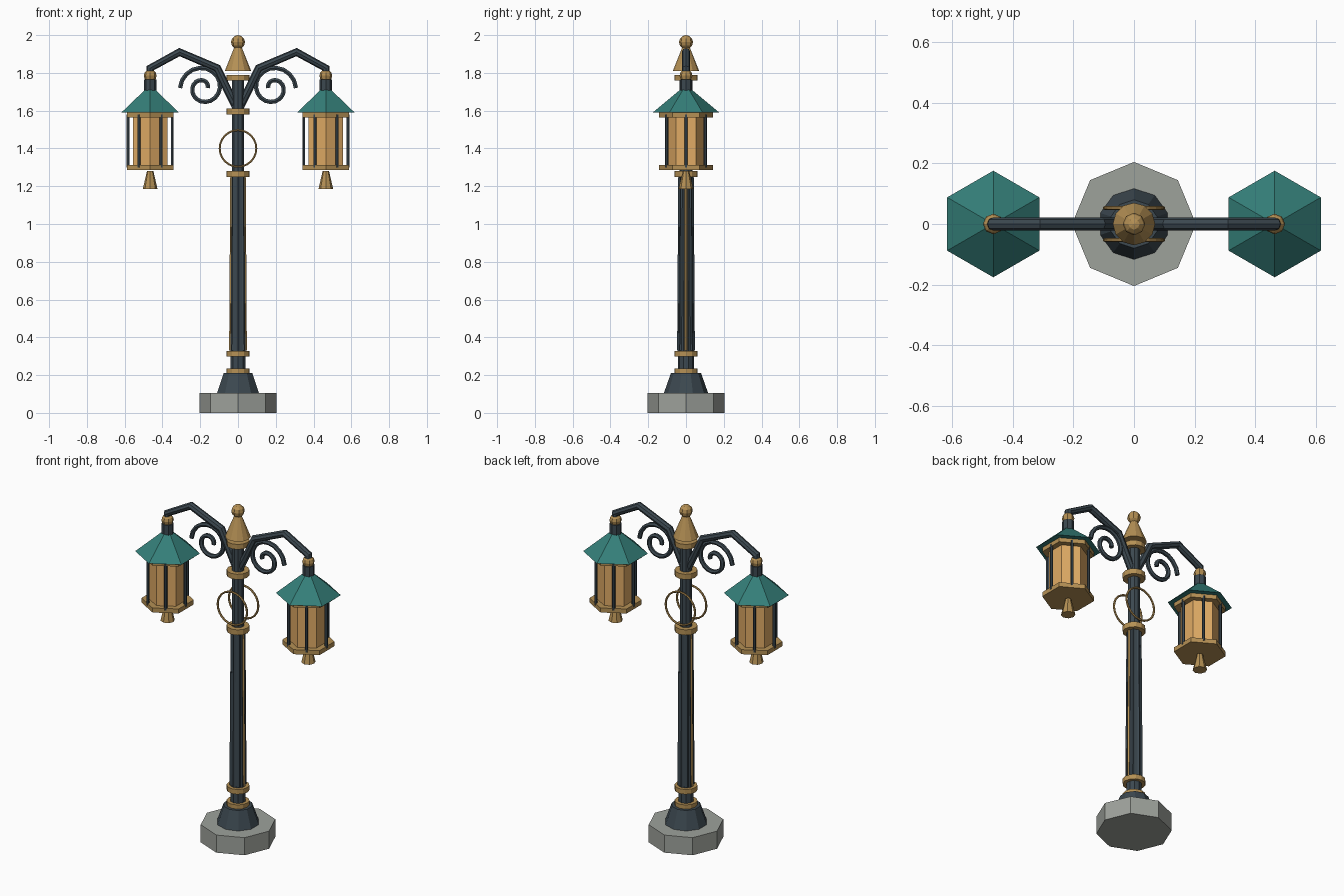
import bpy, bmesh
from math import sin, cos, pi, radians

if "Cube" in bpy.data.objects:
    bpy.data.objects.remove(bpy.data.objects["Cube"])


def material(name, rgb):
    m = bpy.data.materials.new(name)
    m.diffuse_color = (*rgb, 1)
    m.use_nodes = True
    m.node_tree.nodes["Principled BSDF"].inputs["Base Color"].default_value = m.diffuse_color
    return m


IRON = material("dark_iron", (0.045, 0.065, 0.08))
BRASS = material("brass", (0.46, 0.28, 0.09))
ROOF = material("green_copper", (0.035, 0.21, 0.19))
GLASS = material("amber_glass", (0.75, 0.41, 0.13))
STONE = material("stone", (0.34, 0.36, 0.33))


def finish(name, bm, mat):
    bmesh.ops.recalc_face_normals(bm, faces=bm.faces)
    me = bpy.data.meshes.new(name)
    bm.to_mesh(me)
    bm.free()
    me.materials.append(mat)
    ob = bpy.data.objects.new(name, me)
    bpy.context.collection.objects.link(ob)
    return ob


def lathe(name, profile, n, mat, x=0, y=0):
    """Closed n-sided solid from (radius, z) pairs, first corner on +y."""
    bm = bmesh.new()
    rings = [[bm.verts.new((x + r * sin(2 * pi * i / n), y + r * cos(2 * pi * i / n), z))
              for i in range(n)] for r, z in profile]
    for a, b in zip(rings, rings[1:]):
        for i in range(n):
            j = (i + 1) % n
            bm.faces.new((a[i], a[j], b[j], b[i]))
    bm.faces.new(rings[0])
    bm.faces.new(rings[-1])
    return finish(name, bm, mat)


def ball(name, r, x, z, mat):
    prof = [(r * max(sin(pi * k / 6), 0.02), z - r * cos(pi * k / 6)) for k in range(7)]
    return lathe(name, prof, 8, mat, x)


def tube(name, pts, r, mat, closed=False, res=2):
    cu = bpy.data.curves.new(name, 'CURVE')
    cu.dimensions = '3D'
    cu.bevel_depth, cu.bevel_resolution, cu.use_fill_caps = r, res, True
    sp = cu.splines.new('POLY')
    sp.points.add(len(pts) - 1)
    for p, co in zip(sp.points, pts):
        p.co = (*co, 1)
    sp.use_cyclic_u, sp.use_smooth = closed, False
    cu.materials.append(mat)
    ob = bpy.data.objects.new(name, cu)
    bpy.context.collection.objects.link(ob)
    bpy.ops.object.select_all(action='DESELECT')
    ob.select_set(True)
    bpy.context.view_layer.objects.active = ob
    bpy.ops.object.convert(target='MESH')


# Stone plinth and flared iron foot
lathe("plinth", [(0.205, 0), (0.205, 0.105)], 8, STONE)
lathe("foot", [(0.117, 0.105), (0.08, 0.21)], 10, IRON)

# Post, in a tapered lower part and a slim upper part
lathe("post_socket", [(0.043, 0.21), (0.043, 0.33)], 10, IRON)
lathe("lower_post", [(0.041, 0.32), (0.035, 1.25)], 10, IRON)
lathe("upper_post", [(0.034, 1.25), (0.034, 1.77)], 10, IRON)

# Raised ribs on the lower post, brass along the two sides
for k in range(8):
    a = k * pi / 4
    c, s = cos(a), sin(a)
    tube("post_rib", [(0.040 * c, 0.040 * s, 0.33), (0.034 * c, 0.034 * s, 1.25)],
         0.007, BRASS if k % 4 == 0 else IRON, res=0)

# Brass collars
for z0, z1 in ((0.21, 0.235), (0.298, 0.327), (1.248, 1.28), (1.58, 1.612), (1.76, 1.79)):
    lathe("collar", [(0.062, z0), (0.062, z1)], 12, BRASS)

# Finial
lathe("finial", [(0.07, 1.81), (0.02, 1.935)], 12, BRASS)
ball("finial_ball", 0.037, 0, 1.963, BRASS)

# Ornamental rings on front and back
for y in (-0.053, 0.053):
    tube("ornament_ring", [(0.097 * cos(2 * pi * k / 24), y, 1.40 + 0.097 * sin(2 * pi * k / 24))
                           for k in range(24)], 0.006, BRASS, closed=True, res=1)

for sx in (-1, 1):
    X = 0.465 * sx
    # Bent arm
    arm = [(0, 1.60), (0.055, 1.71), (0.11, 1.825), (0.31, 1.91), (0.465, 1.825), (0.465, 1.78)]
    tube("arm", [(sx * x, 0, z) for x, z in arm], 0.022, IRON)
    # Scroll under the arm
    scroll = []
    for k in range(28):
        t = k / 27
        a, r = radians(540 * t), 0.122 - 0.098 * t
        scroll.append((sx * (0.185 + r * cos(a)), 0, 1.72 + r * sin(a)))
    tube("scroll", scroll, 0.013, IRON, res=1)
    # Lantern
    ball("lantern_knob", 0.034, X, 1.785, BRASS)
    lathe("lantern_neck", [(0.033, 1.69), (0.033, 1.765)], 8, IRON, X)
    lathe("lantern_roof", [(0.176, 1.59), (0.03, 1.712)], 6, ROOF, X)
    lathe("lantern_top_plate", [(0.142, 1.565), (0.142, 1.59)], 6, BRASS, X)
    lathe("lantern_glass", [(0.105, 1.31), (0.105, 1.565)], 6, GLASS, X)
    lathe("lantern_bottom_plate", [(0.142, 1.285), (0.142, 1.312)], 6, BRASS, X)
    lathe("lantern_pendant", [(0.039, 1.185), (0.017, 1.28)], 8, BRASS, X)
    for k in range(6):
        a = k * pi / 3
        lathe("lantern_bar", [(0.009, 1.30), (0.009, 1.58)], 6, IRON,
              X + 0.117 * cos(a), 0.117 * sin(a))
